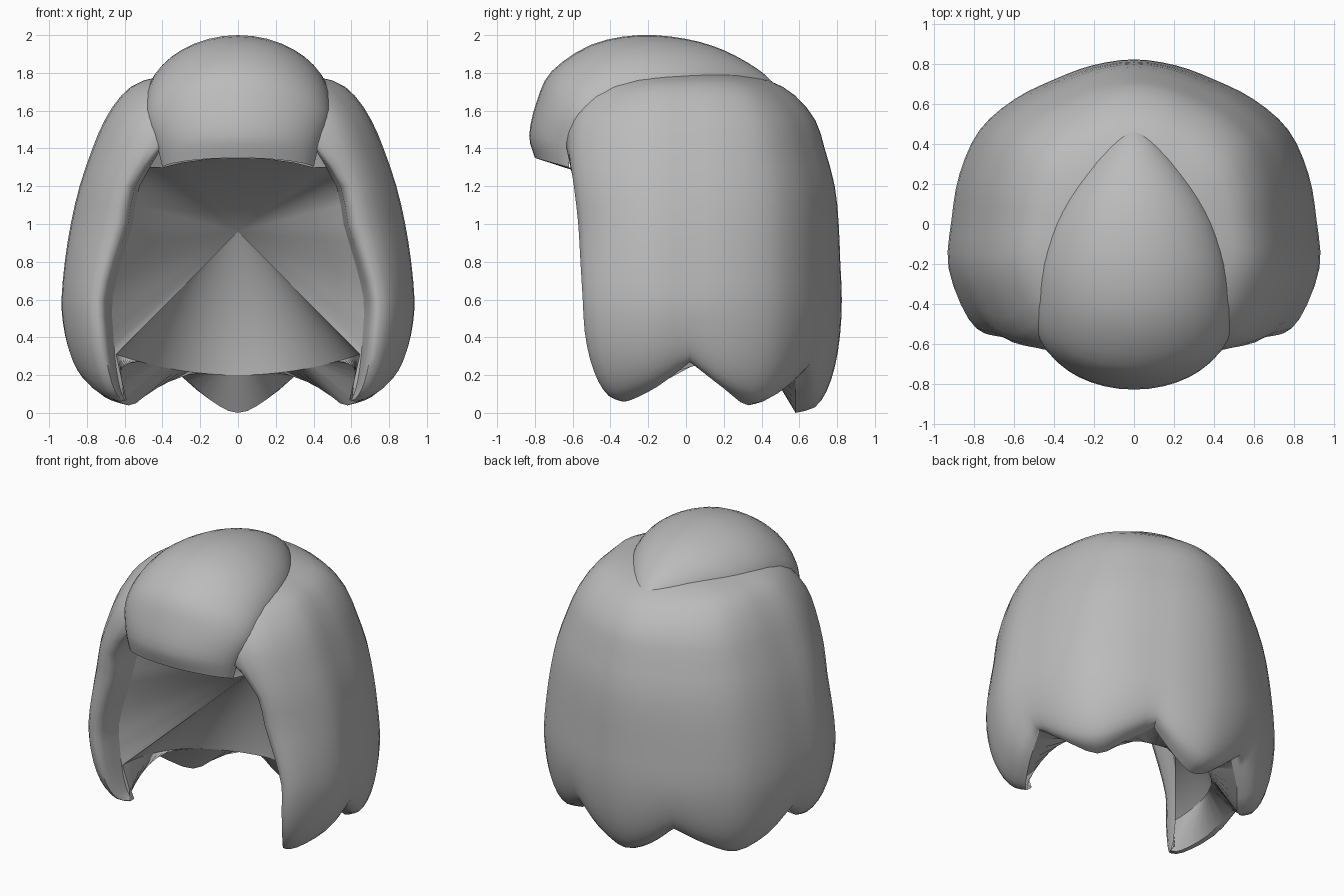
import bpy, bmesh, math
from mathutils import Vector as V

if "Cube" in bpy.data.objects:
    bpy.data.objects.remove(bpy.data.objects["Cube"])

grey = bpy.data.materials.new("hair_grey")
grey.diffuse_color = (0.5, 0.5, 0.5, 1)
grey.use_nodes = True
grey.node_tree.nodes["Principled BSDF"].inputs["Base Color"].default_value = grey.diffuse_color


def smooth(pts, n):
    """Catmull-Rom subdivision of an open chain, level across the mirror plane."""
    out = []
    for i in range(len(pts) - 1):
        b, c = pts[i], pts[i + 1]
        a = pts[i - 1] if i else b * 2 - c
        if i + 2 < len(pts):
            d = pts[i + 2]
        elif abs(c.x) < 1e-6 and abs(b.x) > 1e-3:
            d = V((-b.x, b.y, b.z))
        else:
            d = c * 2 - b
        for k in range(n):
            t = k / n
            out.append(0.5 * (2 * b + (c - a) * t + (2 * a - 5 * b + 4 * c - d) * t * t
                              + (3 * b - a - 3 * c + d) * t ** 3))
    return out + [pts[-1]]


def quads(grid):
    return [(grid[i][j], grid[i + 1][j], grid[i + 1][j + 1], grid[i][j + 1])
            for i in range(len(grid) - 1) for j in range(len(grid[0]) - 1)]


def build(name, polys, eye, outward):
    """Make a mirrored half mesh whose faces point away from (or towards) eye."""
    bm = bmesh.new()
    for p in polys:
        bm.faces.new([bm.verts.new(q) for q in p])
    for v in bm.verts:
        if abs(v.co.x) < 0.002:
            v.co.x = 0
    bmesh.ops.remove_doubles(bm, verts=bm.verts, dist=0.001)
    bmesh.ops.recalc_face_normals(bm, faces=bm.faces)
    total = sum(f.normal.dot(f.calc_center_median() - V(eye)) * f.calc_area() for f in bm.faces)
    if (total > 0) != outward:
        bmesh.ops.reverse_faces(bm, faces=bm.faces)
    me = bpy.data.meshes.new(name)
    bm.to_mesh(me)
    bm.free()
    me.materials.append(grey)
    ob = bpy.data.objects.new(name, me)
    bpy.context.collection.objects.link(ob)
    ob.modifiers.new("mirror", 'MIRROR').use_axis[0] = True
    bpy.ops.object.select_all(action='DESELECT')
    ob.select_set(True)
    bpy.context.view_layer.objects.active = ob
    bpy.ops.object.shade_smooth_by_angle(angle=math.radians(60))
    return ob


# Columns from the face opening round to the back: widest x, y, then lock end x, y, z
columns = [
    (.665, -.37, .59, -.31, .07), (.72, -.545, .60, -.35, .065), (.83, -.475, .65, -.30, .065),
    (.93, -.22, .74, -.15, .14), (.915, .02, .80, .02, .27), (.875, .25, .74, .20, .13),
    (.775, .47, .58, .33, .04), (.60, .625, .47, .46, .11), (.40, .725, .32, .58, .22),
    (.21, .795, .15, .58, .07), (0, .825, 0, .58, 0)]
# Rows above the widest level: z, then scale of side x, back y, opening x, front y
rows = [
    (.8, .98, .99, .93, 1.02), (1.0, .945, .98, .84, 1.04), (1.2, .895, .955, .785, 1.08),
    (1.4, .82, .89, .61, 1.16), (1.55, .75, .83, .52, 1.13), (1.68, .655, .70, .40, 1.0),
    (1.76, .53, .53, .28, .8), (1.80, .28, .28, .14, .4), (1.805, 0, 0, 0, 0)]
notches = (0, 4, 8, 10)

control = []
for i, (x, y, bx, by, bz) in enumerate(columns):
    col = []
    for k in range(6):  # lock ends curl inwards
        a = k / 5 * math.pi / 2
        s, c = math.sin(a), 1 - math.cos(a)
        if i >= 6:
            s = s ** .75
        col.append(V((bx + (x - bx) * s, by + (y - by) * s, bz + (.6 - bz) * c)))
    w = (1, 1, .35)[i] if i < 3 else 0
    for z, side, back, fx, fy in rows:
        q = V((x * (side + (fx - side) * w), y * (fy if y < 0 else back), z))
        if i == 0:  # the opening edge turns forward to meet the fringe
            q.y = -.36 if z < 1.3 else -.53 * fy
        col.append(q)
    control.append(smooth(col, 2))

# Outer shell, smooth around the head but creased at the notches low down
lines = []
for k in range(len(control[0])):
    line = [c[k] for c in control]
    if k < 7:
        out = []
        for a, b in zip(notches, notches[1:]):
            out += smooth(line[a:b + 1], 3)[:-1]
        lines.append(out + [line[-1]])
    else:
        lines.append(smooth(line, 3))
build("hair_shell", quads(lines), (0, 0, 1), True)

# Inside: a fan from the middle of the back wall to the opening and lower edge
apex = V((0, .4, .96))
edge = [l[0] for l in lines]
n = len(lines[0]) - 1
arc = []
for j in range(n + 1):
    a = j / n * math.pi / 2
    arc.append(V((.645 * math.cos(a), -.36 + .82 * math.sin(a), .2 + .11 * math.cos(a) ** 2)))
front = [p for p in edge if .35 < p.z < 1.35]
brow = [V((.40, -.62, 1.30)), V((.30, -.70, 1.325)), V((.16, -.775, 1.345)), V((0, -.8, 1.35))]
rim = [arc[0]] + front + brow
polys = [(apex, a, b) for a, b in zip(rim, rim[1:])]
polys += [(apex, b, a) for a, b in zip(arc, arc[1:])]
low = [p for p in edge if p.z <= .35] + front[:1]
polys += [(arc[0], a, b) for a, b in zip(low, low[1:])]
build("inner_lining", polys, (0, -3, 0.5), False)

# Underside between the lock ends and the lining
build("lock_undersides", quads([lines[0], arc]), (0, 0, 1), True)

# Swept fringe: centre y, z, half width, edge y, z
fringe = [
    (-.80, 1.35, .40, -.62, 1.30), (-.83, 1.47, .43, -.61, 1.42), (-.79, 1.65, .48, -.55, 1.55),
    (-.71, 1.81, .485, -.47, 1.64), (-.50, 1.95, .48, -.36, 1.69), (-.25, 2.0, .46, -.20, 1.73),
    (0, 1.98, .40, 0, 1.74), (.20, 1.92, .30, .18, 1.74), (.38, 1.82, .16, .36, 1.72),
    (.48, 1.73, 0, .48, 1.72)]
sections = []
for cy, cz, w, ey, ez in fringe:
    sec = []
    for k in range(10):
        a = k / 9 * math.pi / 2
        c = max(math.cos(a), 0) ** 1.25
        sec.append(V((w * math.sin(a), ey + (cy - ey) * c, ez + (cz - ez) * c)))
    sections.append(sec)
long_lines = [smooth([s[k] for s in sections], 3) for k in range(10)]
build("fringe", quads(long_lines), (0, -.2, 1.5), True)
